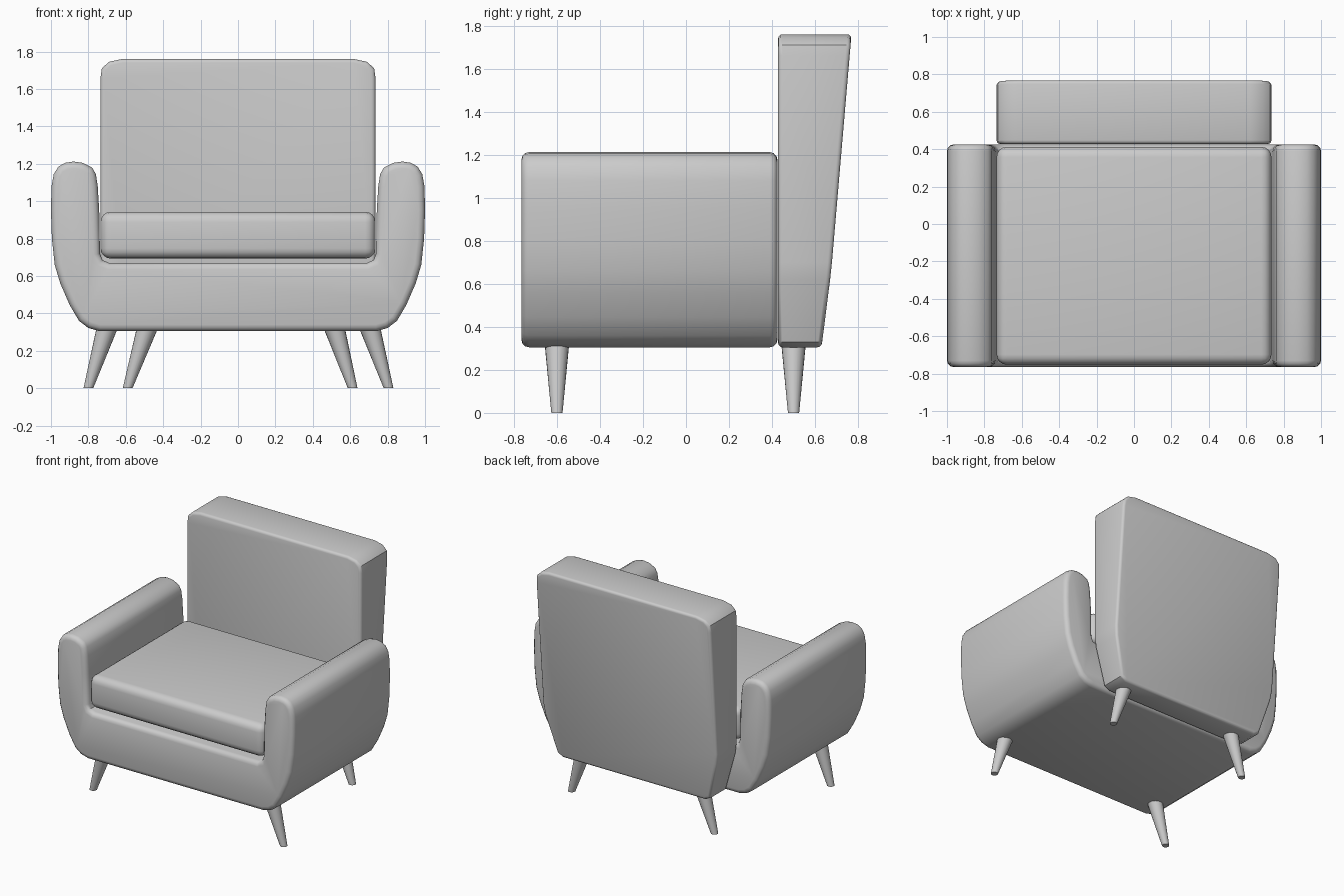
import bpy, bmesh, math

if "Cube" in bpy.data.objects:
    bpy.data.objects.remove(bpy.data.objects["Cube"])


def finish(obj, bevel=0.0, segments=3):
    """Soft bevel on hard edges, then smooth shading."""
    bpy.ops.object.select_all(action='DESELECT')
    obj.select_set(True)
    bpy.context.view_layer.objects.active = obj
    if bevel:
        mod = obj.modifiers.new("soft_edges", 'BEVEL')
        mod.width = bevel
        mod.segments = segments
        mod.limit_method = 'ANGLE'
        mod.angle_limit = math.radians(60)
        mod.use_clamp_overlap = False
        bpy.ops.object.modifier_apply(modifier=mod.name)
    bpy.ops.object.shade_smooth_by_angle(angle=math.radians(35))


def add_object(name, bm):
    bmesh.ops.recalc_face_normals(bm, faces=bm.faces[:])
    mesh = bpy.data.meshes.new(name)
    bm.to_mesh(mesh)
    bm.free()
    obj = bpy.data.objects.new(name, mesh)
    bpy.context.collection.objects.link(obj)
    return obj


def extruded(name, half, front_y, back_y):
    """Mirror a right-half XZ outline and extrude it; back_y depends on z."""
    outline = half + [(-x, z) for x, z in reversed(half)]
    bm = bmesh.new()
    front = [bm.verts.new((x, front_y, z)) for x, z in outline]
    back = [bm.verts.new((x, back_y(z), z)) for x, z in outline]
    bm.faces.new(front)
    bm.faces.new(back[::-1])
    n = len(outline)
    for i in range(n):
        j = (i + 1) % n
        bm.faces.new((front[j], front[i], back[i], back[j]))
    return add_object(name, bm)


# Base and armrests: one U-shaped shell
shell = [(0.74, 0.305), (0.80, 0.322), (0.85, 0.36), (0.90, 0.445),
         (0.95, 0.56), (0.98, 0.66), (0.995, 0.80), (1.0, 0.95),
         (0.997, 1.08), (0.985, 1.145), (0.96, 1.185), (0.925, 1.205),
         (0.88, 1.212), (0.83, 1.205), (0.78, 1.18), (0.76, 1.145),
         (0.75, 1.08), (0.742, 0.95), (0.738, 0.72), (0.725, 0.685),
         (0.69, 0.67)]
finish(extruded("base_and_arms", shell, -0.765, lambda z: 0.425), 0.035)


# Backrest: leaning rear face, narrowing towards the bottom
def rear(z):
    if z < 0.66:
        return 0.63 + (z - 0.305) * 0.045 / 0.355
    return 0.675 + (z - 0.66) * 0.09 / 1.05


back = [(0.60, 0.305), (0.645, 0.33), (0.725, 0.62), (0.735, 0.70),
        (0.735, 1.66), (0.728, 1.71), (0.69, 1.745), (0.62, 1.76)]
finish(extruded("backrest", back, 0.428, rear), 0.02)

# Seat cushion
bm = bmesh.new()
bmesh.ops.create_cube(bm, size=1)
for v in bm.verts:
    v.co.x *= 1.47
    v.co.y = v.co.y * 1.165 - 0.17
    v.co.z = v.co.z * 0.25 + 0.818
finish(add_object("seat_cushion", bm), 0.055, 4)


# Splayed tapered legs with level ends
def leg(name, top_x, foot_x, y):
    bm = bmesh.new()
    bmesh.ops.create_cone(bm, cap_ends=True, segments=20, radius1=0.026,
                          radius2=0.057, depth=0.32)
    for v in bm.verts:
        t = (v.co.z + 0.16) / 0.32
        v.co.x += foot_x + (top_x - foot_x) * t
        v.co.y += y
        v.co.z += 0.16
    finish(add_object(name, bm))


leg("front_leg_left", -0.70, -0.80, -0.60)
leg("front_leg_right", 0.705, 0.805, -0.60)
leg("rear_leg_left", -0.485, -0.59, 0.50)
leg("rear_leg_right", 0.515, 0.613, 0.50)
